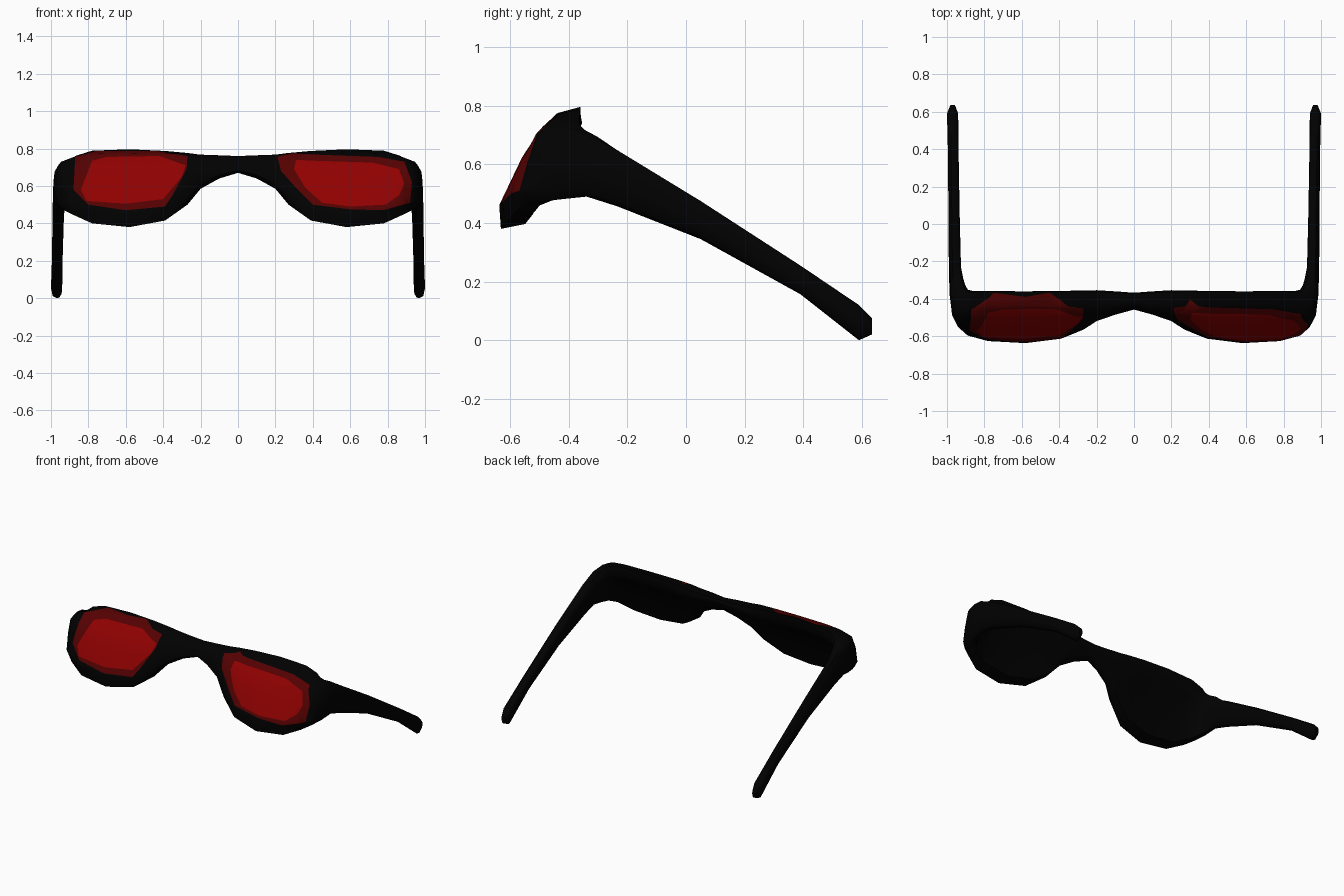
import bpy
import bmesh
import math
from mathutils import Vector

cube = bpy.data.objects.get("Cube")
if cube:
    bpy.data.objects.remove(cube, do_unlink=True)


def make_material(name, color):
    mat = bpy.data.materials.new(name)
    mat.use_nodes = True
    mat.diffuse_color = (*color, 1)
    bsdf = next(n for n in mat.node_tree.nodes if n.type == 'BSDF_PRINCIPLED')
    bsdf.inputs["Base Color"].default_value = (*color, 1)
    return mat


BLACK, DARK_RED, RED = range(3)
materials = [
    make_material("frame black", (.0003, .0003, .0003)),
    make_material("lens rim dark red", (.09, .0003, .0003)),
    make_material("lens red", (.28, .0003, .0003)),
]

# Cross-sections as (depth, height) fractions: a sloped visor and a rounded arm
visor_section = [(0, 1), (.28, .95), (.5, .8), (.72, .585), (1, .195), (.98, 0),
                 (.68, .04), (.56, .28), (.34, .56), (.12, .76), (0, .86)]
arm_section = [(.15, .92), (.7, 1), (.95, .85), (1, .45), (.85, .1), (.5, 0),
               (.25, .03), (.05, .2), (0, .4), (0, .6), (.03, .8)]

# Visor stations: x, front y, back y, top z, bottom z, arm blend
visor_stations = [
    (0, -.465, -.366, .762, .67, .5),
    (.1, -.495, -.358, .767, .64, .5),
    (.2, -.53, -.352, .773, .585, .4),
    (.27, -.573, -.354, .782, .5, .25),
    (.39, -.617, -.357, .79, .415, .1),
    (.58, -.637, -.36, .796, .38, 0),
    (.78, -.628, -.358, .79, .4, .05),
]
# Corner and arm stations: outer x, y, inner x, y, top z, bottom z, arm blend
arm_stations = [
    (.89, -.606, .865, -.355, .768, .448, .25),
    (.945, -.567, .887, -.348, .748, .47, .5),
    (.978, -.5, .9, -.325, .732, .48, .75),
    (.988, -.38, .912, -.29, .71, .49, .9),
    (.99, -.24, .925, -.23, .65, .457, 1),
    (.992, .05, .932, .05, .475, .345, 1),
    (.995, .39, .938, .39, .255, .157, 1),
    (1, .59, .94, .59, .12, 0, 1),
    (.982, .635, .957, .635, .075, .02, 1),
]
stations = [(x, f, x, b, t, low, mix) for x, f, b, t, low, mix in visor_stations]
stations += arm_stations


def ring(station, side):
    ox, oy, ix, iy, top, low, blend = station
    points = []
    for a, b in zip(visor_section, arm_section):
        u = a[0] + (b[0] - a[0]) * blend
        v = a[1] + (b[1] - a[1]) * blend
        points.append(Vector((side * (ix + (ox - ix) * u),
                              iy + (oy - iy) * u,
                              low + (top - low) * v)))
    return points


# Lens outlines seen from the front: rim, then inner pane
lenses = [
    ([(-.87, .755), (-.8, .775), (-.75, .788), (-.45, .788), (-.35, .772), (-.27, .76),
      (-.275, .69), (-.35, .55), (-.39, .49), (-.6, .47), (-.8, .5), (-.88, .58)],
     [(-.78, .735), (-.7, .755), (-.42, .76), (-.28, .71), (-.3, .65), (-.4, .53),
      (-.6, .505), (-.81, .52), (-.84, .58)]),
    ([(.21, .757), (.3, .776), (.4, .768), (.75, .755), (.89, .73), (.93, .62),
      (.92, .51), (.78, .47), (.6, .475), (.4, .5), (.31, .59), (.23, .68)],
     [(.3, .69), (.31, .74), (.4, .735), (.72, .725), (.86, .69), (.89, .61),
      (.86, .55), (.79, .5), (.6, .49), (.45, .51), (.36, .59)]),
]


def edges_of(outline):
    return zip(outline, outline[1:] + outline[:1])


def inside(point, outline):
    result = False
    for (ax, az), (bx, bz) in edges_of(outline):
        if (az > point.z) != (bz > point.z):
            if point.x < ax + (point.z - az) * (bx - ax) / (bz - az):
                result = not result
    return result


def is_front(face):
    return face.normal.y < -.05 and face.calc_center_median().y < -.3


def overlaps(face, a, b):
    xs = [v.co.x for v in face.verts]
    zs = [v.co.z for v in face.verts]
    return (min(xs) <= max(a[0], b[0]) and max(xs) >= min(a[0], b[0])
            and min(zs) <= max(a[1], b[1]) and max(zs) >= min(a[1], b[1]))


def cut_outline(bm, outline):
    for a, b in edges_of(outline):
        faces = [f for f in bm.faces if is_front(f) and overlaps(f, a, b)]
        edges = {e for f in faces for e in f.edges}
        verts = {v for f in faces for v in f.verts}
        bmesh.ops.bisect_plane(
            bm, geom=faces + list(edges) + list(verts), dist=1e-5,
            plane_co=(a[0], 0, a[1]), plane_no=(b[1] - a[1], 0, a[0] - b[0]))
        bm.normal_update()


# Frame: one loft from arm tip to arm tip
bm = bmesh.new()
rings = [ring(s, -1) for s in reversed(stations[1:])]
rings += [ring(s, 1) for s in stations]
loops = [[bm.verts.new(p) for p in r] for r in rings]
count = len(visor_section)
for first, second in zip(loops, loops[1:]):
    for i in range(count):
        j = (i + 1) % count
        bm.faces.new((first[i], first[j], second[j], second[i]))
bm.faces.new(loops[0])
bm.faces.new(loops[-1])
bmesh.ops.recalc_face_normals(bm, faces=bm.faces[:])
bm.normal_update()

# Lenses: outlines cut into the front surface, then coloured
for rim, pane in lenses:
    cut_outline(bm, rim)
    cut_outline(bm, pane)
for face in bm.faces:
    face.material_index = BLACK
    if is_front(face):
        center = face.calc_center_median()
        for rim, pane in lenses:
            if inside(center, pane):
                face.material_index = RED
            elif inside(center, rim):
                face.material_index = DARK_RED

mesh = bpy.data.meshes.new("sunglasses")
bm.to_mesh(mesh)
bm.free()
for mat in materials:
    mesh.materials.append(mat)
glasses = bpy.data.objects.new("sunglasses", mesh)
bpy.context.collection.objects.link(glasses)
bpy.ops.object.select_all(action='DESELECT')
glasses.select_set(True)
bpy.context.view_layer.objects.active = glasses
bpy.ops.object.shade_smooth_by_angle(angle=math.radians(55))
